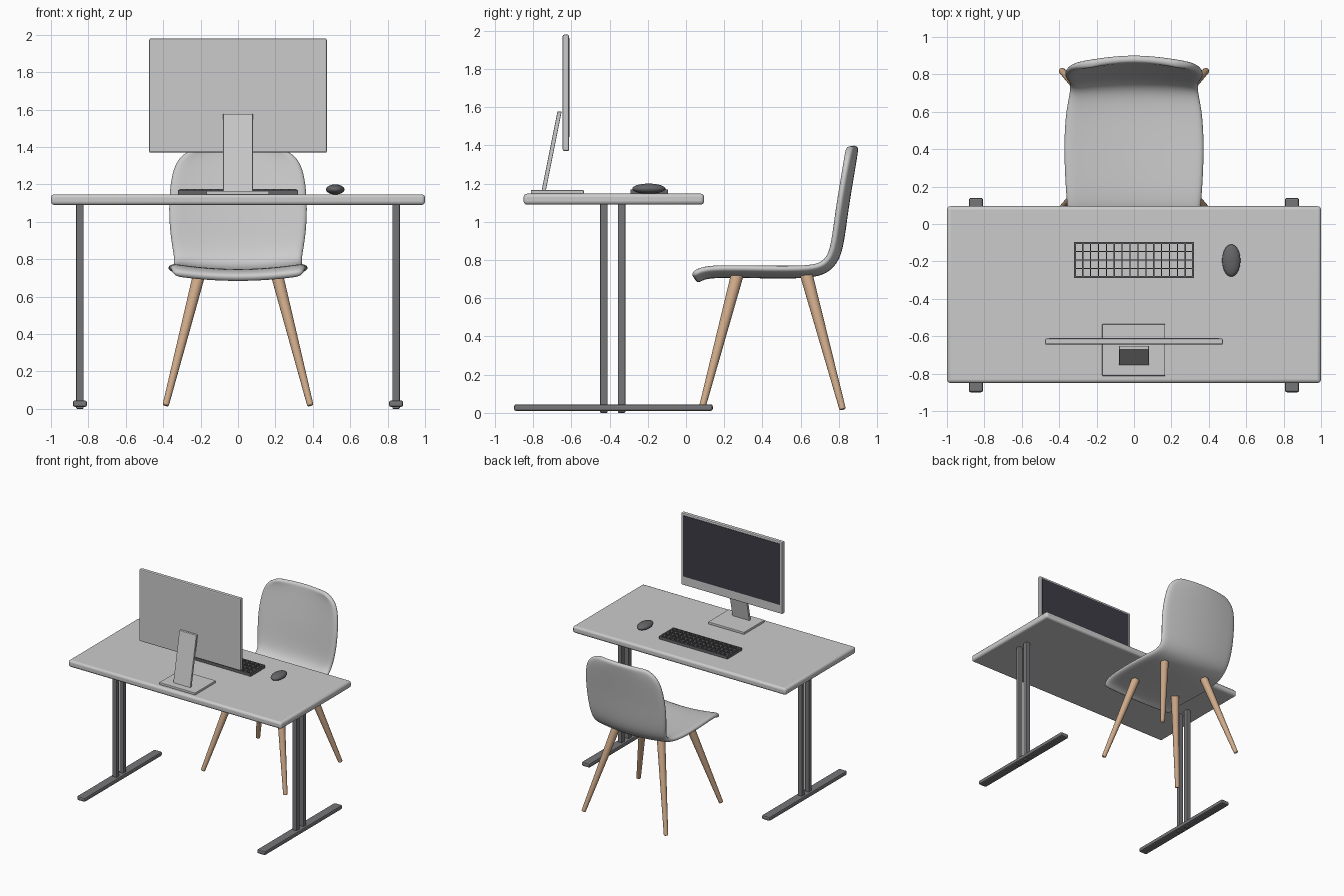
import bpy, bmesh, math
from mathutils import Vector

if "Cube" in bpy.data.objects:
    bpy.data.objects.remove(bpy.data.objects["Cube"])


def material(name, r, g, b):
    m = bpy.data.materials.new(name)
    m.diffuse_color = (r, g, b, 1)
    m.use_nodes = True
    m.node_tree.nodes["Principled BSDF"].inputs["Base Color"].default_value = m.diffuse_color
    return m


LIGHT = material("light grey", 0.60, 0.60, 0.60)
METAL = material("dark grey metal", 0.18, 0.18, 0.19)
PLASTIC = material("charcoal plastic", 0.13, 0.13, 0.14)
SCREEN = material("screen black", 0.045, 0.045, 0.06)
WOOD = material("beech wood", 0.62, 0.40, 0.25)


def finish(name, bm, mat, bevel=0, segments=2):
    me = bpy.data.meshes.new(name)
    bm.to_mesh(me)
    bm.free()
    ob = bpy.data.objects.new(name, me)
    bpy.context.collection.objects.link(ob)
    me.materials.append(mat)
    if bevel:
        mod = ob.modifiers.new("Bevel", "BEVEL")
        mod.width, mod.segments = bevel, segments
    return ob


def smooth(ob, angle=40):
    bpy.ops.object.select_all(action="DESELECT")
    bpy.context.view_layer.objects.active = ob
    ob.select_set(True)
    bpy.ops.object.shade_smooth_by_angle(angle=math.radians(angle))


def add_box(bm, x0, x1, y0, y1, z0, z1):
    vs = bmesh.ops.create_cube(bm, size=1)["verts"]
    for v in vs:
        v.co = Vector(((x0 + x1) / 2 + v.co.x * (x1 - x0),
                       (y0 + y1) / 2 + v.co.y * (y1 - y0),
                       (z0 + z1) / 2 + v.co.z * (z1 - z0)))


def box(name, mat, dims, bevel=0, segments=2):
    bm = bmesh.new()
    add_box(bm, *dims)
    return finish(name, bm, mat, bevel, segments)


def rod(name, mat, a, b, r0, r1, sides=20, bevel=0):
    a, b = Vector(a), Vector(b)
    bm = bmesh.new()
    bmesh.ops.create_cone(bm, cap_ends=True, segments=sides,
                          radius1=r0, radius2=r1, depth=(b - a).length)
    rot = (b - a).to_track_quat("Z", "Y")
    for v in bm.verts:
        v.co = rot @ v.co + (a + b) / 2
    ob = finish(name, bm, mat)
    if bevel:
        mod = ob.modifiers.new("Bevel", "BEVEL")
        mod.width, mod.segments = bevel, 3
        mod.angle_limit = math.radians(50)
    smooth(ob)
    return ob


# Desk top
smooth(box("desk_top", LIGHT, (-1, 1, -0.85, 0.095, 1.09, 1.147), 0.018, 3))

# Desk legs: two posts on one long foot at each side
for side, s in (("left", -1), ("right", 1)):
    x = 0.845 * s
    box("desk_foot_" + side, METAL, (x - 0.038, x + 0.038, -0.90, 0.14, 0.01, 0.045), 0.011)
    for pos, y in (("front", -0.43), ("rear", -0.337)):
        box(f"desk_post_{side}_{pos}", METAL,
            (x - 0.02, x + 0.02, y - 0.02, y + 0.02, 0, 1.095), 0.006)

# Monitor: panel, screen plate, leaning stand and base
box("monitor_panel", LIGHT, (-0.475, 0.475, -0.645, -0.612, 1.37, 1.98), 0.008)
box("monitor_screen", SCREEN, (-0.455, 0.455, -0.613, -0.609, 1.445, 1.962))
box("monitor_base", LIGHT, (-0.17, 0.167, -0.812, -0.535, 1.146, 1.166), 0.004)
bm = bmesh.new()
add_box(bm, -0.08, 0.08, -0.011, 0.011, 1.16, 1.577)
for v in bm.verts:
    v.co.y += -0.745 + (v.co.z - 1.16) * 0.2
finish("monitor_stand", bm, LIGHT, 0.004)

# Keyboard: light tray, dark rim and a lattice between the keys
KX0, KX1, KY0, KY1 = -0.322, 0.322, -0.29, -0.095
box("keyboard_tray", LIGHT, (KX0 + 0.01, KX1 - 0.01, KY0 + 0.01, KY1 - 0.01, 1.147, 1.153))
bm = bmesh.new()
for y in (KY0, KY1 - 0.012):
    add_box(bm, KX0, KX1, y, y + 0.012, 1.147, 1.170)
for x in (KX0, KX1 - 0.012):
    add_box(bm, x, x + 0.012, KY0 + 0.012, KY1 - 0.012, 1.147, 1.170)
COLS, ROWS = 15, 4
for i in range(1, COLS):
    x = KX0 + 0.006 + (KX1 - KX0 - 0.012) * i / COLS
    add_box(bm, x - 0.003, x + 0.003, KY0 + 0.01, KY1 - 0.01, 1.150, 1.175)
for j in range(1, ROWS):
    y = KY0 + 0.006 + (KY1 - KY0 - 0.012) * j / ROWS
    add_box(bm, KX0 + 0.01, KX1 - 0.01, y - 0.003, y + 0.003, 1.150, 1.1745)
finish("keyboard_lattice", bm, PLASTIC)

# Mouse
bm = bmesh.new()
bmesh.ops.create_uvsphere(bm, u_segments=28, v_segments=16, radius=1)
for v in bm.verts:
    v.co = Vector((0.52 + v.co.x * 0.049, -0.195 + v.co.y * 0.086, 1.173 + v.co.z * 0.027))
smooth(finish("mouse", bm, PLASTIC), 60)

# Chair shell: underside centre line (y, z) with half width, swept and dished
ROWS = [(0.062, 0.676, 0.345), (0.085, 0.694, 0.360), (0.13, 0.706, 0.366),
        (0.27, 0.706, 0.376), (0.45, 0.703, 0.380), (0.60, 0.703, 0.370),
        (0.70, 0.713, 0.352), (0.77, 0.752, 0.345), (0.812, 0.82, 0.352),
        (0.832, 0.92, 0.368), (0.850, 1.06, 0.377), (0.873, 1.20, 0.368),
        (0.890, 1.30, 0.345), (0.899, 1.36, 0.300), (0.904, 1.397, 0.225)]
N = 10
bm = bmesh.new()
grid = []
for i, (y, z, w) in enumerate(ROWS):
    p, q = ROWS[max(i - 1, 0)], ROWS[min(i + 1, len(ROWS) - 1)]
    d = Vector((0, q[0] - p[0], q[1] - p[1])).normalized()
    normal = Vector((1, 0, 0)).cross(d)
    row = []
    for j in range(N + 1):
        t = 2 * j / N - 1
        row.append(bm.verts.new(Vector((w * t, y, z)) + normal * 0.032 * t * t))
    grid.append(row)
for a, b in zip(grid, grid[1:]):
    for j in range(N):
        bm.faces.new((a[j], a[j + 1], b[j + 1], b[j]))
shell = finish("chair_shell", bm, LIGHT)
mod = shell.modifiers.new("Thickness", "SOLIDIFY")
mod.thickness, mod.offset = 0.042, 1
mod = shell.modifiers.new("Smooth", "SUBSURF")
mod.levels = mod.render_levels = 2
for poly in shell.data.polygons:
    poly.use_smooth = True

# Chair legs: tapered and splayed
for side, s in (("left", -1), ("right", 1)):
    for pos, y0, y1 in (("front", 0.082, 0.268), ("rear", 0.82, 0.63)):
        rod(f"chair_leg_{side}_{pos}", WOOD, (0.387 * s, y0, 0.018),
            (0.207 * s, y1, 0.722), 0.017, 0.033, bevel=0.006)
